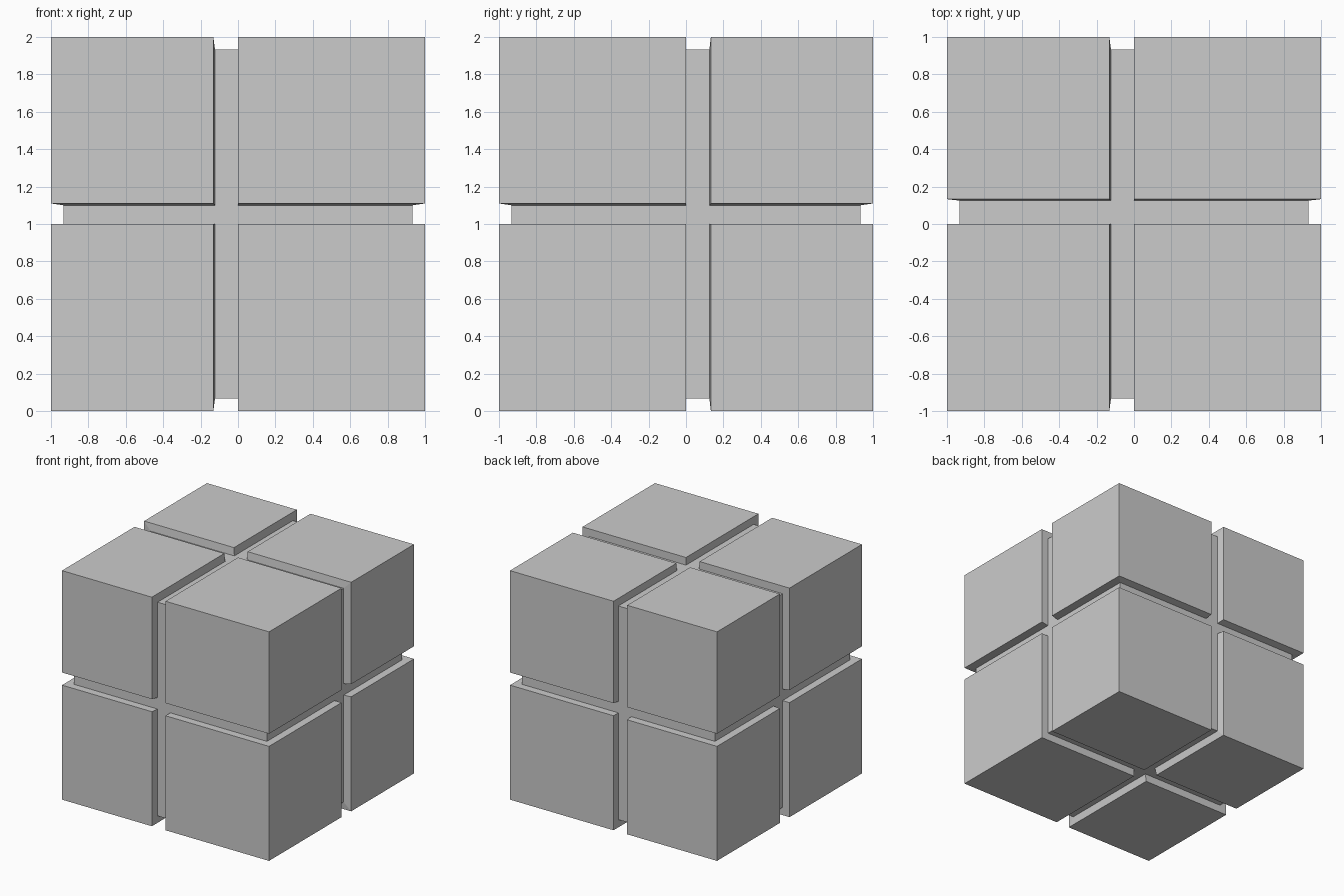
import bpy, bmesh

if "Cube" in bpy.data.objects:
    bpy.data.objects.remove(bpy.data.objects["Cube"])

# Seam positions per axis on the outer skin and on the recessed groove floor
OUTER = [(-1, -0.132, 0, 1), (-1, 0, 0.133, 1), (0, 1, 1.11, 2)]
INNER = [(-0.933, -0.123, 0, 0.933), (-0.933, 0, 0.125, 0.933), (0.067, 1, 1.1, 1.933)]

bm = bmesh.new()
cache = {}


def vert(idx, table):
    key = (idx, table is OUTER)
    if key not in cache:
        cache[key] = bm.verts.new([table[k][idx[k]] for k in range(3)])
    return cache[key]


def index(axis, side, i, j):
    idx = [0, 0, 0]
    idx[axis], idx[(axis + 1) % 3], idx[(axis + 2) % 3] = side, i, j
    return tuple(idx)


for axis in range(3):
    for side in (0, 3):
        for i in range(3):
            for j in range(3):
                # raised panels in the four corners, groove floor in between
                panel = i != 1 and j != 1
                corners = [index(axis, side, i + a, j + b)
                           for a, b in ((0, 0), (1, 0), (1, 1), (0, 1))]
                table = OUTER if panel else INNER
                bm.faces.new([vert(c, table) for c in corners])
                if not panel:
                    continue
                # groove walls along the two inner edges of each panel
                si, sj = (1 if i == 0 else 2), (1 if j == 0 else 2)
                for p, q in ((index(axis, side, si, j), index(axis, side, si, j + 1)),
                             (index(axis, side, i, sj), index(axis, side, i + 1, sj))):
                    bm.faces.new([vert(p, OUTER), vert(q, OUTER),
                                  vert(q, INNER), vert(p, INNER)])

bmesh.ops.recalc_face_normals(bm, faces=bm.faces)
mesh = bpy.data.meshes.new("grooved_cube")
bm.to_mesh(mesh)
bm.free()
bpy.context.collection.objects.link(bpy.data.objects.new("grooved_cube", mesh))
